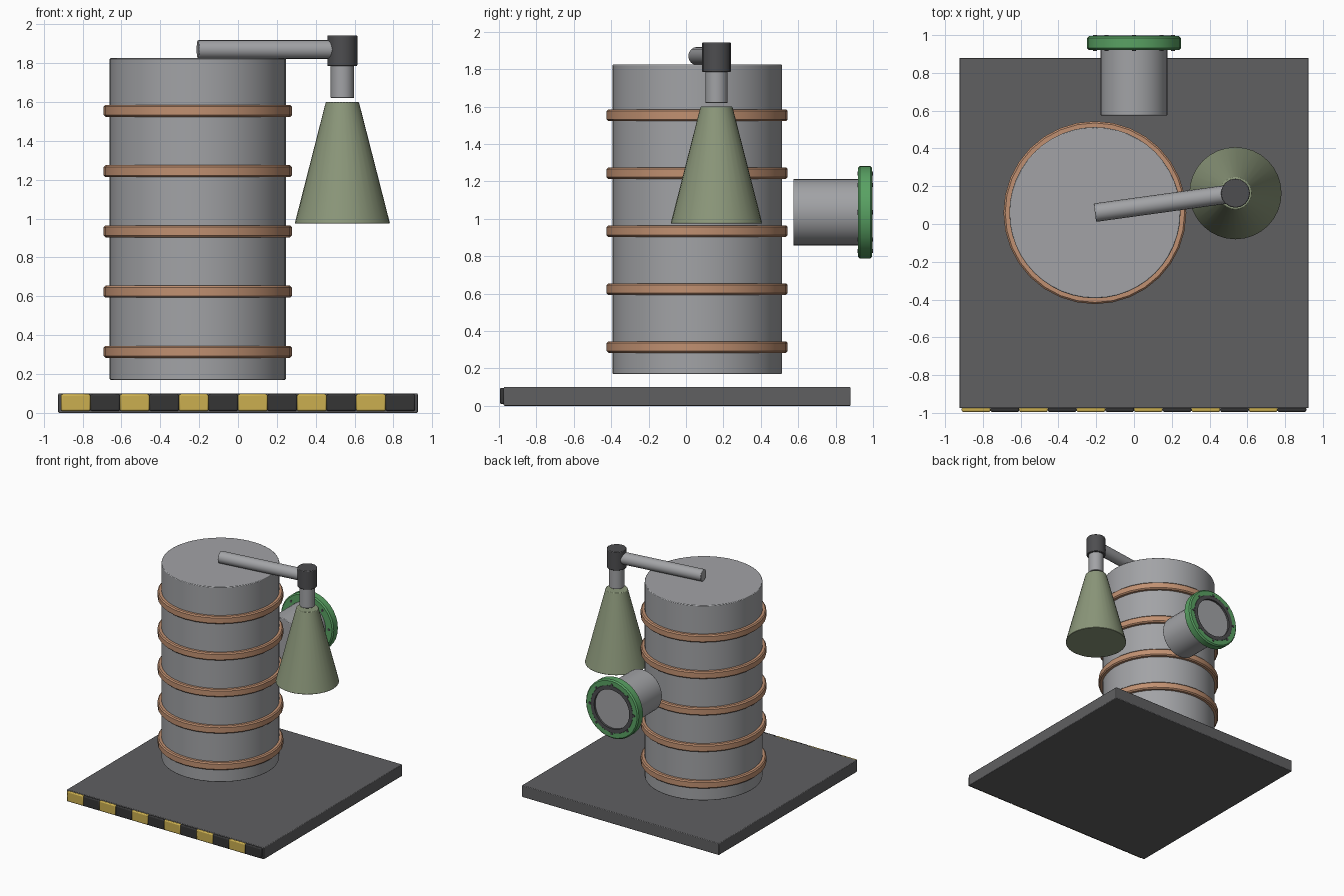
import bpy
import bmesh
from math import cos, sin, pi, radians
from mathutils import Vector

cube = bpy.data.objects.get("Cube")
if cube:
    bpy.data.objects.remove(cube, do_unlink=True)


def material(name, r, g, b):
    m = bpy.data.materials.new(name)
    m.use_nodes = True
    m.diffuse_color = (r, g, b, 1)
    m.node_tree.nodes["Principled BSDF"].inputs["Base Color"].default_value = (r, g, b, 1)
    return m


STEEL = material("steel grey", 0.36, 0.365, 0.38)
SLATE = material("slate grey", 0.115, 0.115, 0.12)
CHARCOAL = material("charcoal", 0.075, 0.075, 0.08)
COPPER = material("copper", 0.53, 0.28, 0.165)
OLIVE = material("olive green", 0.26, 0.31, 0.195)
GREEN = material("flange green", 0.1, 0.36, 0.125)
YELLOW = material("hazard yellow", 0.6, 0.43, 0.08)
BLACK = material("hazard black", 0.035, 0.035, 0.036)


def finish(obj, mat, bevel=0):
    obj.data.materials.append(mat)
    bpy.ops.object.select_all(action="DESELECT")
    obj.select_set(True)
    bpy.context.view_layer.objects.active = obj
    bpy.ops.object.shade_smooth_by_angle(angle=radians(35))
    if bevel:
        mod = obj.modifiers.new("soft edges", "BEVEL")
        mod.width = bevel
        mod.segments = 2
        mod.limit_method = "ANGLE"
    return obj


def make_object(name, bm):
    mesh = bpy.data.meshes.new(name)
    bm.to_mesh(mesh)
    bm.free()
    obj = bpy.data.objects.new(name, mesh)
    bpy.context.collection.objects.link(obj)
    return obj


def box(name, low, high, mat, bevel):
    low, high = Vector(low), Vector(high)
    bm = bmesh.new()
    bmesh.ops.create_cube(bm, size=1)
    bmesh.ops.scale(bm, vec=high - low, verts=bm.verts)
    bmesh.ops.translate(bm, vec=(low + high) / 2, verts=bm.verts)
    return finish(make_object(name, bm), mat, bevel)


def rod(name, start, end, r1, r2, mat, sides=32, bevel=0):
    """Capped cylinder or cone frustum between two points."""
    start, end = Vector(start), Vector(end)
    axis = end - start
    bm = bmesh.new()
    bmesh.ops.create_cone(bm, cap_ends=True, segments=sides,
                          radius1=r1, radius2=r2, depth=axis.length)
    obj = make_object(name, bm)
    obj.location = (start + end) / 2
    obj.rotation_euler = axis.to_track_quat("Z", "Y").to_euler()
    return finish(obj, mat, bevel)


def band(name, centre, inner, outer, height, mat, sides, chamfer, axis=(0, 0, 1)):
    """Chamfered ring of rectangular section around an axis."""
    h, c = height / 2, chamfer
    profile = [(inner, -h), (outer - c, -h), (outer, c - h),
               (outer, h - c), (outer - c, h), (inner, h)]
    bm = bmesh.new()
    loops = []
    for i in range(sides):
        a = 2 * pi * i / sides
        loops.append([bm.verts.new((r * cos(a), r * sin(a), z)) for r, z in profile])
    n = len(profile)
    for i in range(sides):
        p, q = loops[i], loops[(i + 1) % sides]
        for j in range(n):
            k = (j + 1) % n
            bm.faces.new((p[j], q[j], q[k], p[k]))
    bmesh.ops.recalc_face_normals(bm, faces=bm.faces)
    obj = make_object(name, bm)
    obj.location = centre
    obj.rotation_euler = Vector(axis).to_track_quat("Z", "Y").to_euler()
    return finish(obj, mat)


# Base plate with a hazard strip along the front
box("base_plate", (-0.925, -0.975, 0), (0.925, 0.88, 0.1), SLATE, 0.005)
STRIPES, WIDTH = 12, 0.152
for i in range(STRIPES):
    x = (i - STRIPES / 2) * WIDTH
    box(f"hazard_block_{i + 1}", (x, -0.995, 0.01), (x + WIDTH, -0.97, 0.096),
        BLACK if i % 2 else YELLOW, 0.008)

# Tank with copper hoops
TX, TY = -0.207, 0.06
rod("tank", (TX, TY, 0.17), (TX, TY, 1.825), 0.453, 0.453, STEEL, 48, 0.005)
for i in range(5):
    band(f"tank_hoop_{i + 1}", (TX, TY, 0.314 + 0.31 * i), 0.44, 0.484, 0.062,
         COPPER, 32, 0.009)

# Overhead arm, elbow, drop pipe and nozzle cone
CX, CY = 0.537, 0.163
rod("arm_pipe", (TX, TY, 1.87), (CX, CY, 1.87), 0.049, 0.049, STEEL, 16, 0.004)
rod("arm_elbow", (CX, CY, 1.785), (CX, CY, 1.943), 0.077, 0.077, CHARCOAL, 16, 0.005)
rod("drop_pipe", (CX, CY, 1.62), (CX, CY, 1.8), 0.06, 0.06, STEEL, 16, 0.003)
rod("nozzle_cone", (CX, CY, 0.975), (CX, CY, 1.6), 0.245, 0.085, OLIVE, 32, 0.004)

# Rear port with flange, gasket and bolts
PZ = 1.035
rod("port_pipe", (0, 0.575, PZ), (0, 0.98, PZ), 0.178, 0.178, STEEL, 32, 0.004)
band("port_flange", (0, 0.958, PZ), 0.175, 0.248, 0.075, GREEN, 32, 0.01, (0, 1, 0))
band("port_gasket", (0, 0.985, PZ), 0.165, 0.2, 0.024, CHARCOAL, 32, 0.003, (0, 1, 0))
for i in range(8):
    a = 2 * pi * i / 8
    x, z = 0.207 * cos(a), PZ + 0.207 * sin(a)
    rod(f"flange_bolt_{i + 1}", (x, 0.917, z), (x, 1.0, z), 0.011, 0.011, CHARCOAL, 8)
